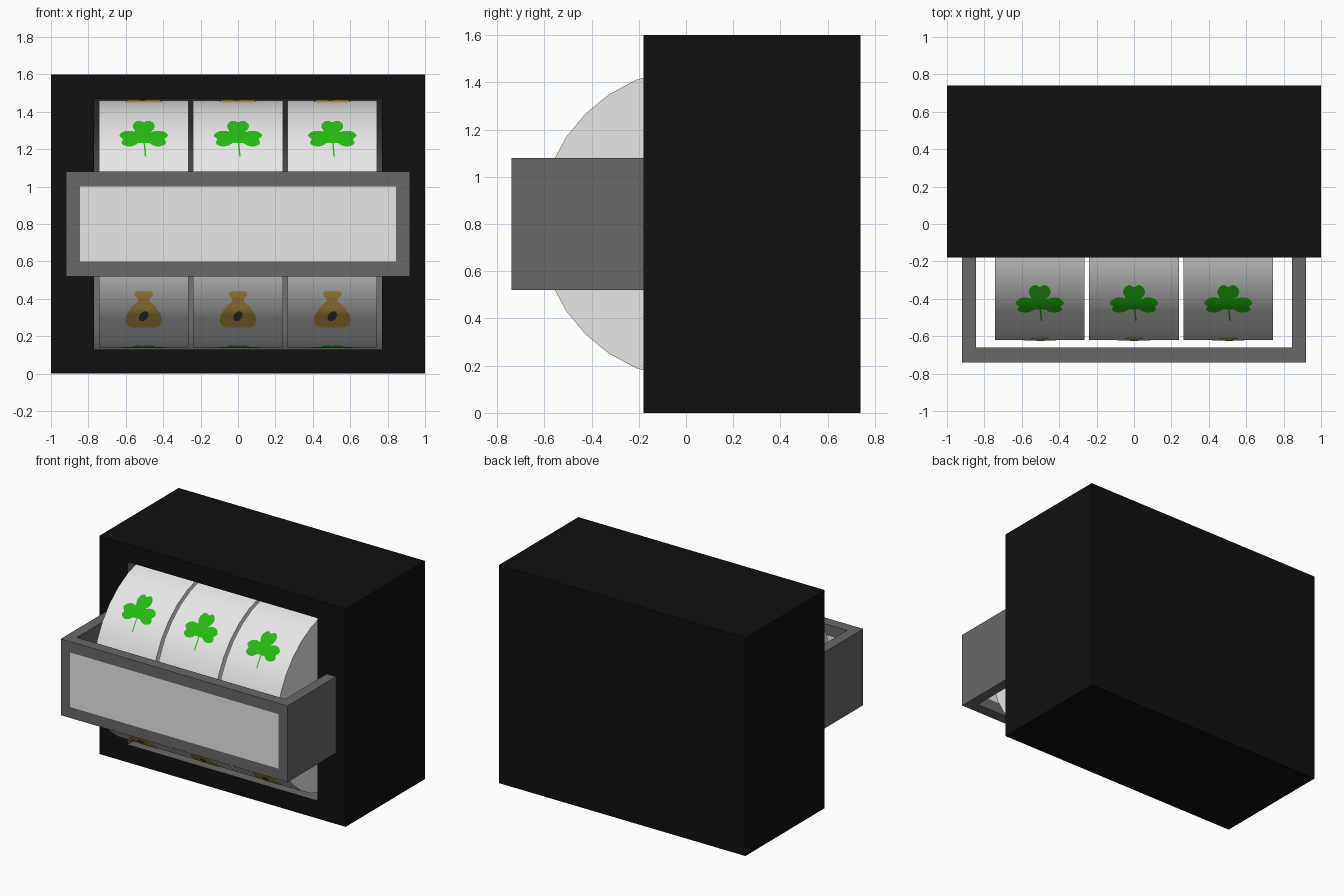
import bpy, bmesh, math
from mathutils import Vector

if "Cube" in bpy.data.objects:
    bpy.data.objects.remove(bpy.data.objects["Cube"])

R, YC, ZC, SIDES = 0.66, 0.04, 0.80, 32      # reel radius, axis, facets
STEP = 2 * math.pi / SIDES


def material(name, rgb):
    m = bpy.data.materials.new(name)
    m.diffuse_color = (*rgb, 1)
    m.use_nodes = True
    m.node_tree.nodes["Principled BSDF"].inputs["Base Color"].default_value = m.diffuse_color
    return m


BLACK = material("black", (0.005, 0.005, 0.005))
GREY = material("grey", (0.14, 0.14, 0.14))
WHITE = material("white", (0.8, 0.8, 0.8))
GREEN = material("green", (0.018, 0.5, 0.006))
GOLD = material("gold", (0.72, 0.45, 0.09))
SLATE = material("slate", (0.05, 0.065, 0.08))


def finish(bm, name, mats, smooth=False, fix_normals=True):
    if fix_normals:
        bmesh.ops.recalc_face_normals(bm, faces=bm.faces)
    mesh = bpy.data.meshes.new(name)
    bm.to_mesh(mesh)
    bm.free()
    for m in mats:
        mesh.materials.append(m)
    ob = bpy.data.objects.new(name, mesh)
    bpy.context.collection.objects.link(ob)
    if smooth:
        bpy.ops.object.select_all(action='DESELECT')
        ob.select_set(True)
        bpy.context.view_layer.objects.active = ob
        bpy.ops.object.shade_smooth_by_angle(angle=math.radians(30))
    return ob


# Cabinet: box with a round-backed recess for the reels
def cabinet():
    bm = bmesh.new()
    front, back, w, h, ow, r = -0.18, 0.74, 1.0, 1.6, 0.77, 0.67
    outer_f = [bm.verts.new((x, front, z)) for x, z in ((-w, 0), (w, 0), (w, h), (-w, h))]
    outer_b = [bm.verts.new((v.co.x, back, v.co.z)) for v in outer_f]
    arc = [(front, ZC + r)]
    arc += [(YC + r * math.sin(i * STEP), ZC + r * math.cos(i * STEP)) for i in range(SIDES // 2 + 1)]
    arc += [(front, ZC - r)]
    left = [bm.verts.new((-ow, y, z)) for y, z in arc]
    right = [bm.verts.new((ow, y, z)) for y, z in arc]
    hole = [left[-1], right[-1], right[0], left[0]]
    for i in range(4):
        j = (i + 1) % 4
        bm.faces.new((outer_f[i], outer_f[j], hole[j], hole[i]))
        bm.faces.new((outer_f[i], outer_b[i], outer_b[j], outer_f[j]))
    bm.faces.new(outer_b)
    lining = [bm.faces.new(left), bm.faces.new(right)]
    for i in range(len(arc) - 1):
        lining.append(bm.faces.new((left[i], left[i + 1], right[i + 1], right[i])))
    for f in lining:
        f.material_index = 1
    finish(bm, "cabinet", [BLACK, GREY], smooth=True)


# Window frame: U-shaped surround with a pale pane in its front wall
def window_frame():
    bm = bmesh.new()
    plan = [(-0.92, -0.18), (-0.92, -0.74), (0.92, -0.74), (0.92, -0.18),
            (0.845, -0.18), (0.845, -0.66), (-0.845, -0.66), (-0.845, -0.18)]
    lo = [bm.verts.new((x, y, 0.52)) for x, y in plan]
    hi = [bm.verts.new((x, y, 1.08)) for x, y in plan]
    for i in range(8):
        j = (i + 1) % 8
        bm.faces.new((lo[i], lo[j], hi[j], hi[i]))
    for ring in (lo, hi):
        for i in range(3):
            bm.faces.new((ring[i], ring[i + 1], ring[6 - i], ring[7 - i]))
    for co, no in (((0, 0, 0.6), (0, 0, 1)), ((0, 0, 1.0), (0, 0, 1)),
                   ((0.845, 0, 0), (1, 0, 0)), ((-0.845, 0, 0), (1, 0, 0))):
        bmesh.ops.bisect_plane(bm, geom=bm.verts[:] + bm.edges[:] + bm.faces[:],
                               plane_co=co, plane_no=no, dist=1e-4)
    bm.normal_update()
    for f in bm.faces:
        c = f.calc_center_median()
        if abs(f.normal.y) > 0.9 and c.y < -0.6 and abs(c.x) < 0.84 and 0.6 < c.z < 1.0:
            f.material_index = 1
    finish(bm, "window_frame", [GREY, WHITE])


def on_reel(angle, lift):
    """Point (y, z) on the faceted reel at an angle above the front."""
    k = math.floor(angle / STEP + 1e-6)
    t = angle / STEP - k
    p, q = [Vector((math.cos(a), math.sin(a))) for a in (k * STEP, (k + 1) * STEP)]
    v = p.lerp(q, t) * (R + lift)
    return YC - v.x, ZC + v.y


# Reel symbol: flat outline wrapped over the reel facets
def symbol(name, outline, mat, cx, angle, lift):
    bm = bmesh.new()
    bm.faces.new([bm.verts.new((x, s, 0)) for x, s in outline])
    bmesh.ops.triangulate(bm, faces=bm.faces[:])
    for k in range(-2, 3):
        bmesh.ops.bisect_plane(bm, geom=bm.verts[:] + bm.edges[:] + bm.faces[:],
                               plane_co=(0, k * STEP * R, 0), plane_no=(0, 1, 0), dist=1e-5)
    bm.normal_update()
    bmesh.ops.reverse_faces(bm, faces=[f for f in bm.faces if f.normal.z < 0])
    for v in bm.verts:
        y, z = on_reel(angle + v.co.y / R, lift)
        v.co = (cx + v.co.x, y, z)
    finish(bm, name, [mat], smooth=True, fix_normals=False)


def clover_outline():
    pts = []
    for d in range(0, 360, 4):
        off = min((abs((d - leaf + 180) % 360 - 180) for leaf in (90, 192, -12)))
        lobe = math.sqrt(max(0, 1 - (off / 53) ** 2))
        r = max(0.016, 0.135 * lobe * (1 - 0.16 * math.exp(-(off / 8) ** 2)))
        pts.append((r * math.cos(math.radians(d)), 0.005 + r * math.sin(math.radians(d))))
    return pts


CLOVER = clover_outline()
STEM = [(-0.004, 0), (0.004, 0), (0.014, -0.14), (0.006, -0.14)]
HALF_BAG = [(0.03, 0.142), (0.05, 0.132), (0.048, 0.112), (0.028, 0.085), (0.032, 0.068),
            (0.065, 0.035), (0.09, -0.02), (0.099, -0.075), (0.09, -0.115), (0.06, -0.135)]
BAG = HALF_BAG + [(-x, s) for x, s in reversed(HALF_BAG)]
PATCH = [(0.024 * math.cos(a) + 0.008 * math.sin(a), -0.035 + 0.042 * math.sin(a))
         for a in (i * math.pi / 6 for i in range(12))]

# Reels: three drums with eight symbols each
BAG_SLOTS = (-1, 0, 2, 4)
for n, cx in enumerate((-0.504, 0.0, 0.504), 1):
    bm = bmesh.new()
    rings = []
    for x in (cx - 0.24, cx + 0.24):
        rings.append([bm.verts.new((x, YC - R * math.cos(i * STEP), ZC + R * math.sin(i * STEP)))
                      for i in range(SIDES)])
        bm.faces.new(rings[-1])
    for i in range(SIDES):
        j = (i + 1) % SIDES
        bm.faces.new((rings[0][i], rings[0][j], rings[1][j], rings[1][i]))
    finish(bm, f"reel_{n}", [WHITE], smooth=True)
    for slot in range(-3, 5):
        a = slot * math.pi / 4
        if slot in BAG_SLOTS:
            symbol(f"bag_{n}", BAG, GOLD, cx, a, 0.003)
            symbol(f"bag_patch_{n}", PATCH, SLATE, cx, a, 0.006)
        else:
            symbol(f"clover_{n}", CLOVER, GREEN, cx, a, 0.003)
            symbol(f"clover_stem_{n}", STEM, GREEN, cx, a, 0.004)

cabinet()
window_frame()
